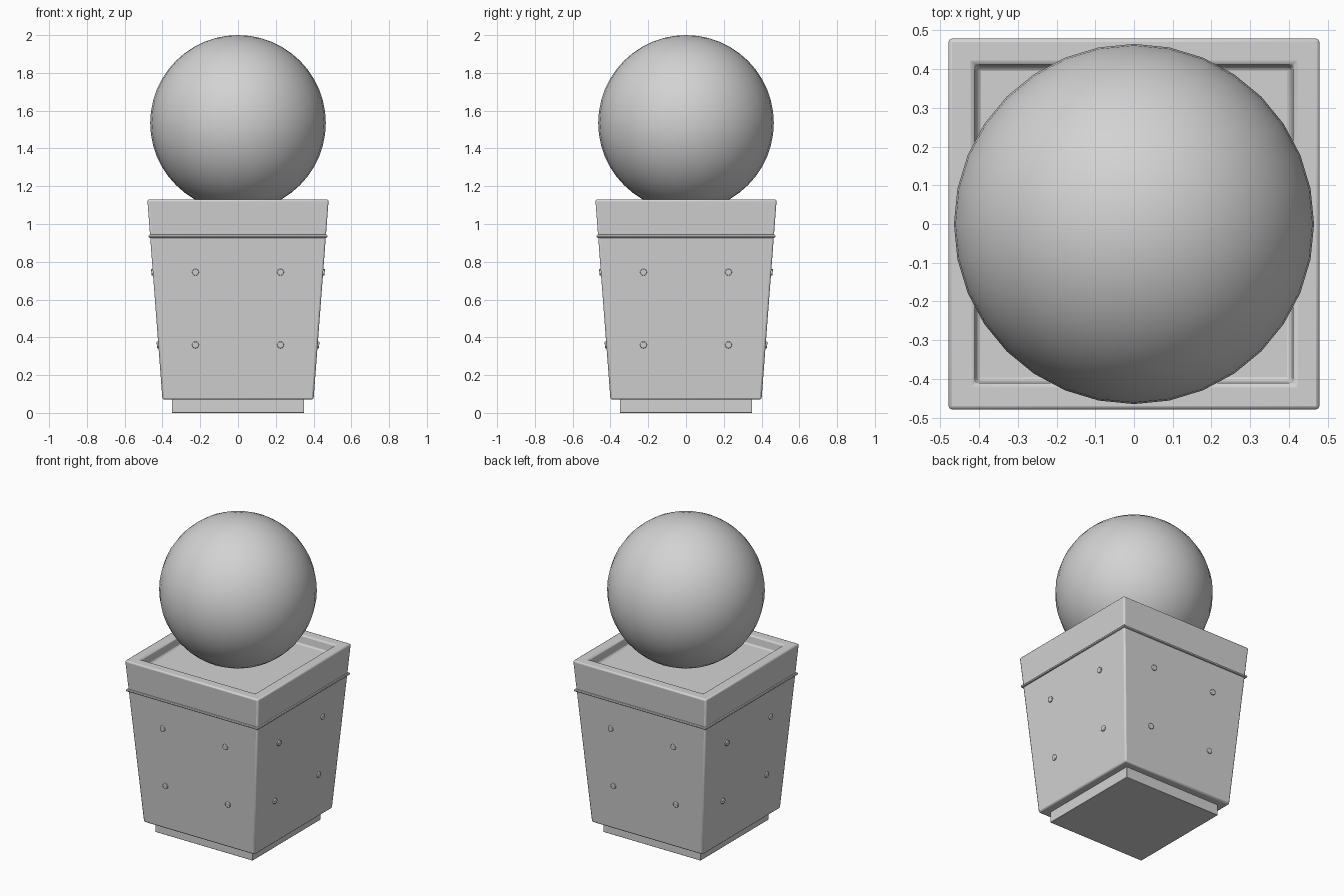
import bpy, bmesh, math
from mathutils import Matrix, Vector

old = bpy.data.objects.get("Cube")
if old:
    bpy.data.objects.remove(old, do_unlink=True)

grey = bpy.data.materials.new("plain grey")
grey.use_nodes = True
colour = (0.65, 0.65, 0.65, 1)
grey.diffuse_color = colour
grey.node_tree.nodes["Principled BSDF"].inputs["Base Color"].default_value = colour

BOTTOM, TOP = 0.07, 1.13


def half_width(z):
    """Half width of the tapered body at height z."""
    return 0.40 + 0.08 * (z - BOTTOM) / (TOP - BOTTOM)


def finish(name, bm, bevel=0, segments=2):
    bmesh.ops.recalc_face_normals(bm, faces=bm.faces)
    mesh = bpy.data.meshes.new(name)
    bm.to_mesh(mesh)
    bm.free()
    mesh.materials.append(grey)
    obj = bpy.data.objects.new(name, mesh)
    bpy.context.collection.objects.link(obj)
    if bevel:
        mod = obj.modifiers.new("soft_edges", "BEVEL")
        mod.width, mod.segments = bevel, segments
    bpy.ops.object.select_all(action="DESELECT")
    obj.select_set(True)
    bpy.context.view_layer.objects.active = obj
    bpy.ops.object.shade_smooth_by_angle(angle=math.radians(40))
    return obj


def square_loft(name, profile, bevel=0, closed=False):
    """Join square rings, each given as (half width, height)."""
    bm = bmesh.new()
    rings = [[bm.verts.new((sx * h, sy * h, z))
              for sx, sy in ((-1, -1), (1, -1), (1, 1), (-1, 1))]
             for h, z in profile]
    pairs = list(zip(rings, rings[1:]))
    if closed:
        pairs.append((rings[-1], rings[0]))
    else:
        bm.faces.new(rings[0])
        bm.faces.new(rings[-1])
    for a, b in pairs:
        for i in range(4):
            j = (i + 1) % 4
            bm.faces.new((a[i], a[j], b[j], b[i]))
    return finish(name, bm, bevel)


# Plinth and tapered pot with its sunken top
square_loft("plinth", [(0.35, 0), (0.35, BOTTOM + 0.005)], 0.003)
square_loft("pot_body", [(half_width(BOTTOM), BOTTOM), (half_width(TOP), TOP),
                         (0.412, TOP), (0.405, 1.07)], 0.01)

# Thin rounded trim below the rim
trim_z, trim_r = 0.935, 0.009
centre = half_width(trim_z)
square_loft("trim_band",
            [(centre + trim_r * math.cos(a), trim_z + trim_r * math.sin(a))
             for a in (i * math.tau / 8 for i in range(8))], closed=True)

# Four low round studs on each side, set square to the sloping wall
bm = bmesh.new()
tilt = math.atan2(0.08, TOP - BOTTOM)
for side in range(4):
    turn = Matrix.Rotation(side * math.pi / 2, 4, "Z")
    for z in (0.36, 0.745):
        for x in (-0.225, 0.225):
            place = (turn @ Matrix.Translation(Vector((x, -half_width(z), z)))
                     @ Matrix.Rotation(math.pi / 2 + tilt, 4, "X"))
            bmesh.ops.create_cone(bm, cap_ends=True, segments=16, radius1=0.018,
                                  radius2=0.018, depth=0.016, matrix=place)
studs = finish("studs", bm, 0.003)
studs.modifiers["soft_edges"].limit_method = "ANGLE"

# Large ball resting in the pot
bm = bmesh.new()
bmesh.ops.create_uvsphere(bm, u_segments=32, v_segments=24, radius=0.465,
                          matrix=Matrix.Translation((0, 0, 1.535)))
finish("ball", bm)
